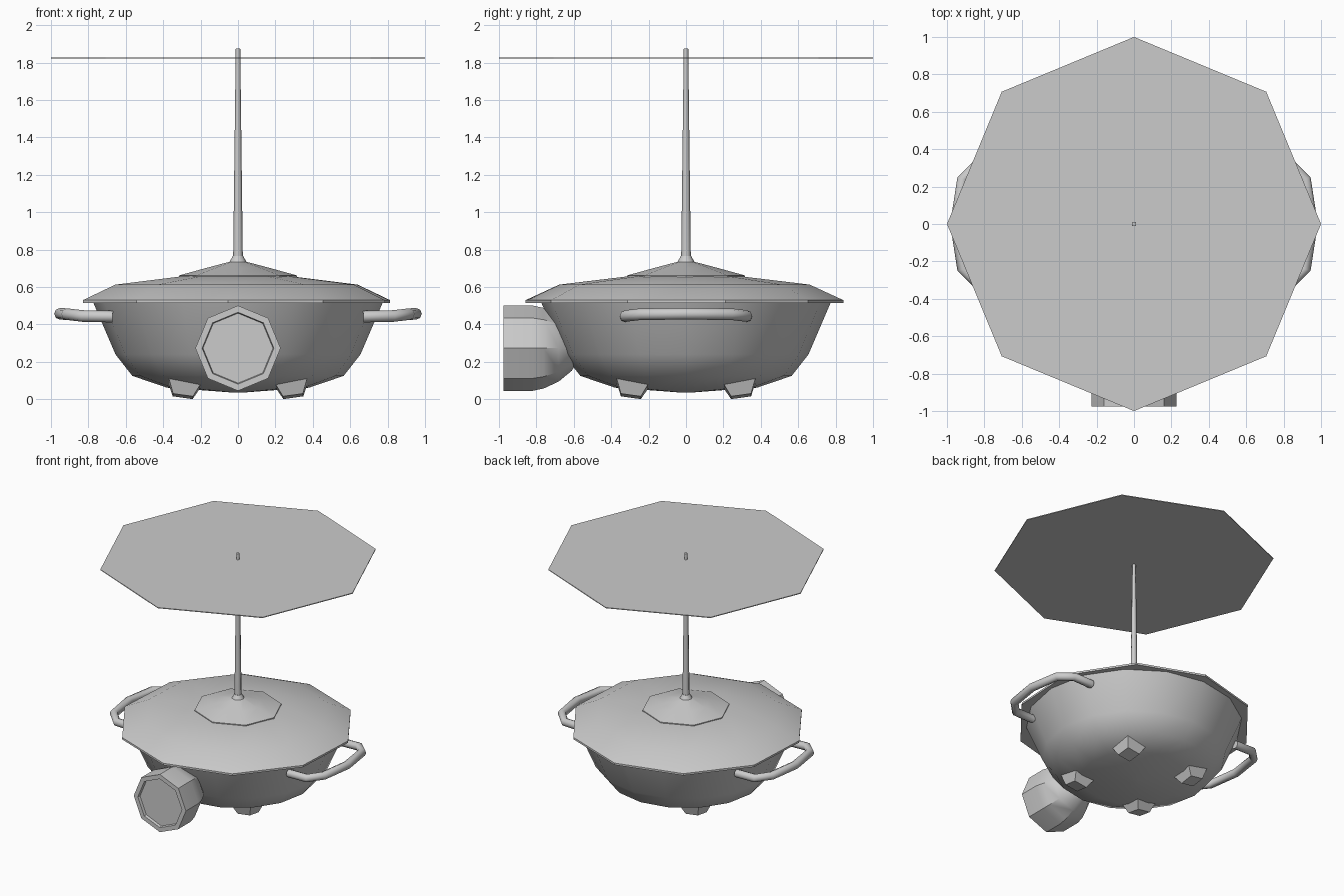
import bpy, bmesh
from math import sin, cos, pi, radians
from mathutils import Matrix, Vector

if "Cube" in bpy.data.objects:
    bpy.data.objects.remove(bpy.data.objects["Cube"])


def finish(name, bm, smooth=None):
    bmesh.ops.remove_doubles(bm, verts=bm.verts, dist=1e-5)
    bmesh.ops.recalc_face_normals(bm, faces=bm.faces)
    me = bpy.data.meshes.new(name)
    bm.to_mesh(me)
    bm.free()
    ob = bpy.data.objects.new(name, me)
    bpy.context.collection.objects.link(ob)
    if smooth:
        bpy.ops.object.select_all(action='DESELECT')
        ob.select_set(True)
        bpy.context.view_layer.objects.active = ob
        bpy.ops.object.shade_smooth_by_angle(angle=radians(smooth))
    return ob


def bridge(bm, rings):
    for a, b in zip(rings, rings[1:]):
        n = len(a)
        for i in range(n):
            bm.faces.new((a[i], a[(i + 1) % n], b[(i + 1) % n], b[i]))


def lathe(name, profile, sides, start=0.0, matrix=Matrix(), smooth=None):
    """Revolve (radius, height) points about z and cap both ends."""
    bm = bmesh.new()
    rings = []
    for r, z in profile:
        rings.append([bm.verts.new(matrix @ Vector((
            r * cos(start + 2 * pi * i / sides),
            r * sin(start + 2 * pi * i / sides), z))) for i in range(sides)])
    bridge(bm, rings)
    bm.faces.new(rings[0])
    bm.faces.new(rings[-1])
    return finish(name, bm, smooth)


def tube(name, points, radius, sides=8):
    bm = bmesh.new()
    rings = []
    for i, p in enumerate(points):
        t = (points[min(i + 1, len(points) - 1)] - points[max(i - 1, 0)]).normalized()
        side = t.cross(Vector((0, 0, 1))).normalized()
        up = side.cross(t)
        rings.append([bm.verts.new(p + radius * (side * cos(2 * pi * k / sides)
                      + up * sin(2 * pi * k / sides))) for k in range(sides)])
    bridge(bm, rings)
    bm.faces.new(rings[0])
    bm.faces.new(rings[-1])
    return finish(name, bm, 50)


# Bowl-shaped body
lathe("bowl_body", [(0.03, 0.036), (0.38, 0.062), (0.565, 0.125), (0.655, 0.24),
                    (0.775, 0.52)], 16, smooth=40)

# Ten-sided lid with a thin rim
lathe("lid", [(0.76, 0.515), (0.85, 0.515), (0.85, 0.53), (0.67, 0.613),
              (0.32, 0.655), (0.05, 0.66)], 10, radians(15),
      Matrix.Translation((-0.008, -0.008, 0)), 35)

# Raised collar on the lid, mast and canopy plate
lathe("mast_collar", [(0.315, 0.645), (0.315, 0.662), (0.17, 0.702), (0.045, 0.735),
                      (0.028, 0.765)], 8, smooth=40)
lathe("mast", [(0.026, 0.74), (0.012, 1.875)], 8, smooth=50)
lathe("canopy_plate", [(1.0, 1.822), (1.0, 1.828)], 8)

# Front lamp: domed housing with a recessed lens
lathe("front_lamp", [(0.05, 0.57), (0.12, 0.61), (0.178, 0.68), (0.215, 0.76),
                     (0.228, 0.82), (0.228, 0.975), (0.192, 0.975), (0.187, 0.955)],
      8, 0, Matrix.Translation((0, 0, 0.273)) @ Matrix.Rotation(pi / 2, 4, 'X'), 40)

# Side handles
half = [(0.67, 0.325, 0.442), (0.83, 0.325, 0.445), (0.915, 0.24, 0.455), (0.952, 0, 0.457)]
path = half + [(x, -y, z) for x, y, z in reversed(half[:-1])]
for label, s in (("right", 1), ("left", -1)):
    tube(label + "_handle", [Vector((s * x, y, z)) for x, y, z in path], 0.031)

# Four tapered feet, tilted outward
for sx in (1, -1):
    for sy in (1, -1):
        m = (Matrix.Translation((sx * 0.297, sy * 0.297, 0.0))
             @ Matrix.Rotation(radians(-8 * sx), 4, 'Y')
             @ Matrix.Rotation(radians(8 * sy), 4, 'X'))
        lathe(("front" if sy < 0 else "back") + ("_right" if sx > 0 else "_left") + "_foot",
              [(0.076, 0.016), (0.134, 0.105)], 4, pi / 4, m)
